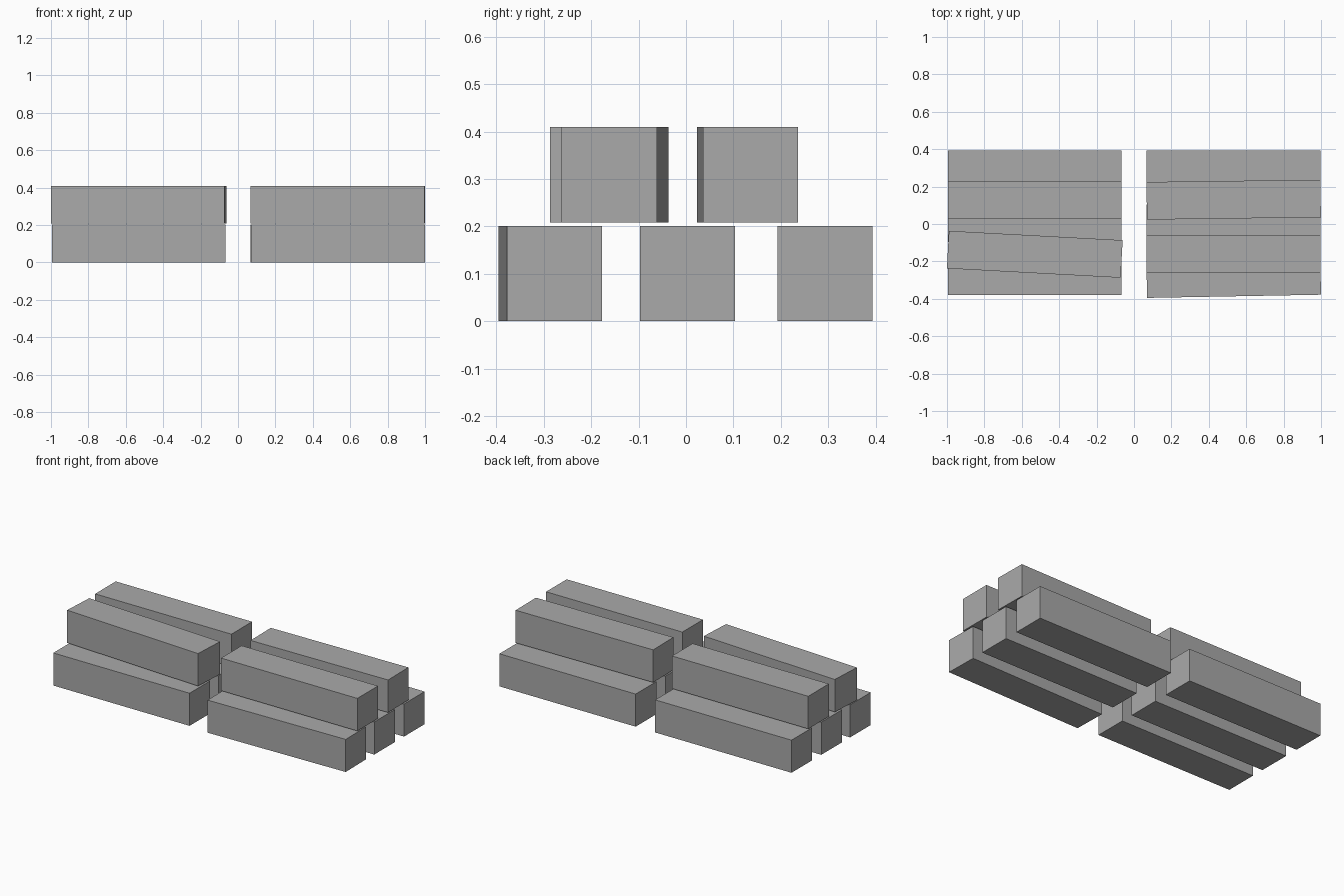
import bpy
from math import radians

cube = bpy.data.objects.get("Cube")
if cube:
    bpy.data.objects.remove(cube, do_unlink=True)

LENGTH, SIDE = 0.93, 0.201
LOWER, UPPER = SIDE / 2, 0.309

grey = bpy.data.materials.new("plain_grey")
grey.use_nodes = True
colour = (0.4, 0.4, 0.4, 1)
grey.diffuse_color = colour
grey.node_tree.nodes["Principled BSDF"].inputs["Base Color"].default_value = colour


def beam(name, x, y, z, turn=0):
    bpy.ops.mesh.primitive_cube_add(size=1, location=(x, y, z), rotation=(0, 0, radians(turn)))
    obj = bpy.context.object
    obj.name = name
    obj.scale = (LENGTH, SIDE, SIDE)
    bpy.ops.object.transform_apply(location=False, rotation=False, scale=True)
    obj.data.materials.append(grey)


# Two stacks: three beams below, two above, a few slightly turned
stacks = {
    "right": (-0.5305, -0.278, 0, -3.08, 0),
    "left": (0.533, -0.286, 1.05, 0, 0.75),
}
for side, (x, front_y, lower_turn, upper_front_turn, upper_back_turn) in stacks.items():
    beam(side + "_lower_front_beam", x, front_y, LOWER, lower_turn)
    beam(side + "_lower_middle_beam", x, 0.003, LOWER)
    beam(side + "_lower_back_beam", x, 0.293, LOWER)
    beam(side + "_upper_front_beam", x, -0.162, UPPER, upper_front_turn)
    beam(side + "_upper_back_beam", x, 0.13, UPPER, upper_back_turn)
